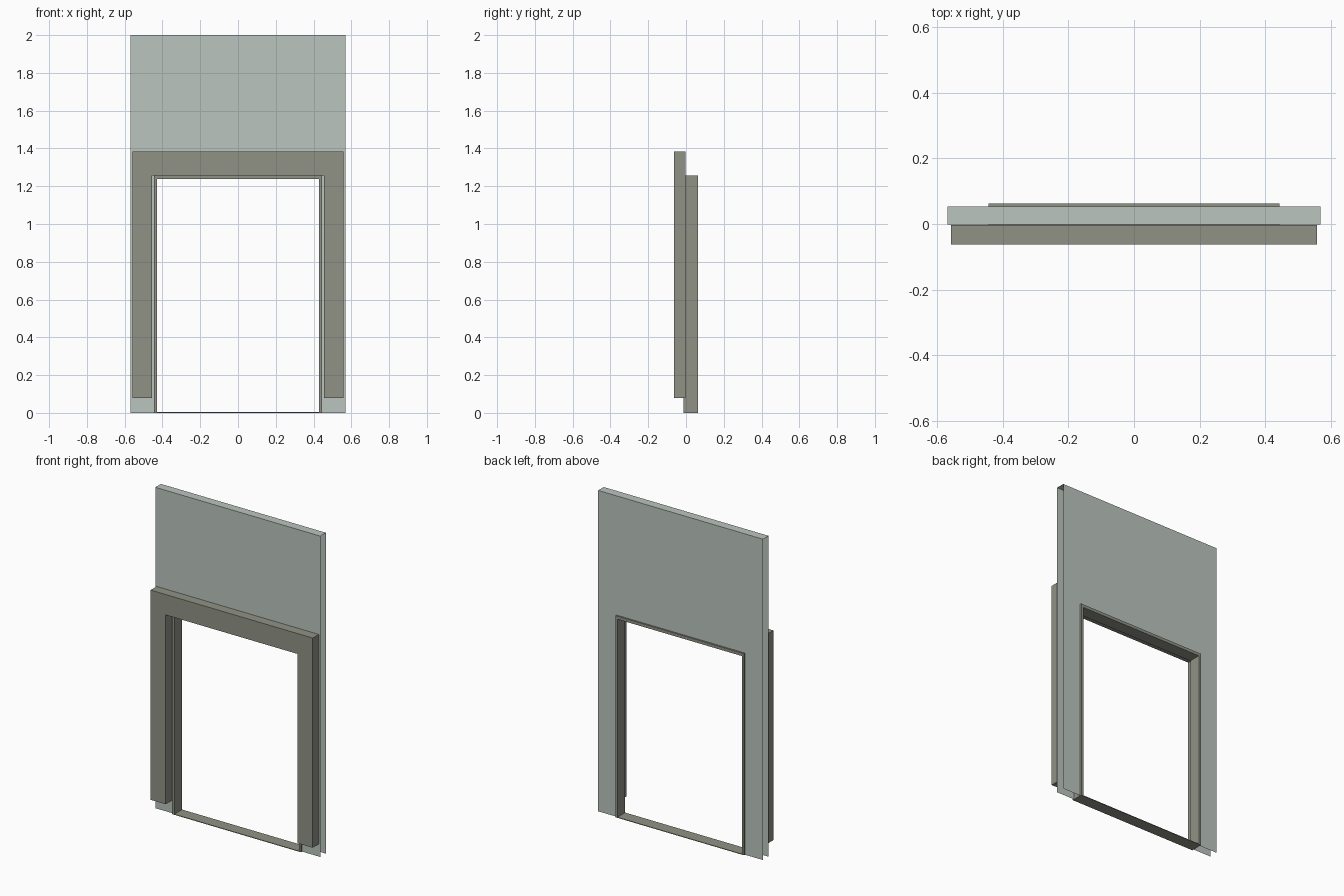
import bpy, bmesh

if "Cube" in bpy.data.objects:
    bpy.data.objects.remove(bpy.data.objects["Cube"])


def material(name, rgb):
    m = bpy.data.materials.new(name)
    m.diffuse_color = (*rgb, 1)
    m.use_nodes = True
    m.node_tree.nodes["Principled BSDF"].inputs["Base Color"].default_value = m.diffuse_color
    return m


WALL = material("pale grey green", (0.50, 0.56, 0.52))
FRAME = material("olive grey", (0.28, 0.29, 0.24))


def extruded(name, outline, y0, y1, mat, drop=None):
    """Extrude an x-z outline from y0 to y1; drop(center, normal) removes faces."""
    bm = bmesh.new()
    face = bm.faces.new([bm.verts.new((x, y0, z)) for x, z in outline])
    out = bmesh.ops.extrude_face_region(bm, geom=[face], use_keep_orig=True)
    for v in out["geom"]:
        if isinstance(v, bmesh.types.BMVert):
            v.co.y = y1
    bmesh.ops.recalc_face_normals(bm, faces=bm.faces)
    if drop:
        gone = [f for f in bm.faces if drop(f.calc_center_median(), f.normal)]
        bmesh.ops.delete(bm, geom=gone, context='FACES')
    mesh = bpy.data.meshes.new(name)
    bm.to_mesh(mesh)
    bm.free()
    mesh.materials.append(mat)
    obj = bpy.data.objects.new(name, mesh)
    bpy.context.collection.objects.link(obj)
    return obj


def arch(outer, inner, bottom, top, inner_top):
    """Square doorway outline: outer and inner half widths."""
    return [(-outer, bottom), (-outer, top), (outer, top), (outer, bottom),
            (inner, bottom), (inner, inner_top), (-inner, inner_top), (-inner, bottom)]


# Wall shell: front, back and top only, open at the ends and around the opening
extruded("wall_panel", arch(0.569, 0.443, 0, 2, 1.255), -0.002, 0.053, WALL,
         lambda c, n: abs(n.y) < 0.5 and c.z < 1.99)

# Heavy surround on the front
extruded("front_surround", arch(0.559, 0.455, 0.078, 1.385, 1.258), -0.0625, -0.003, FRAME)

# Thin lining through the opening
extruded("door_lining", arch(0.444, 0.429, 0, 1.257, 1.238), -0.0135, 0.0625, FRAME)

# Threshold strip on the floor
extruded("threshold", [(-0.429, 0), (-0.429, 0.004), (0.429, 0.004), (0.429, 0)],
         -0.0135, 0.0625, FRAME)
